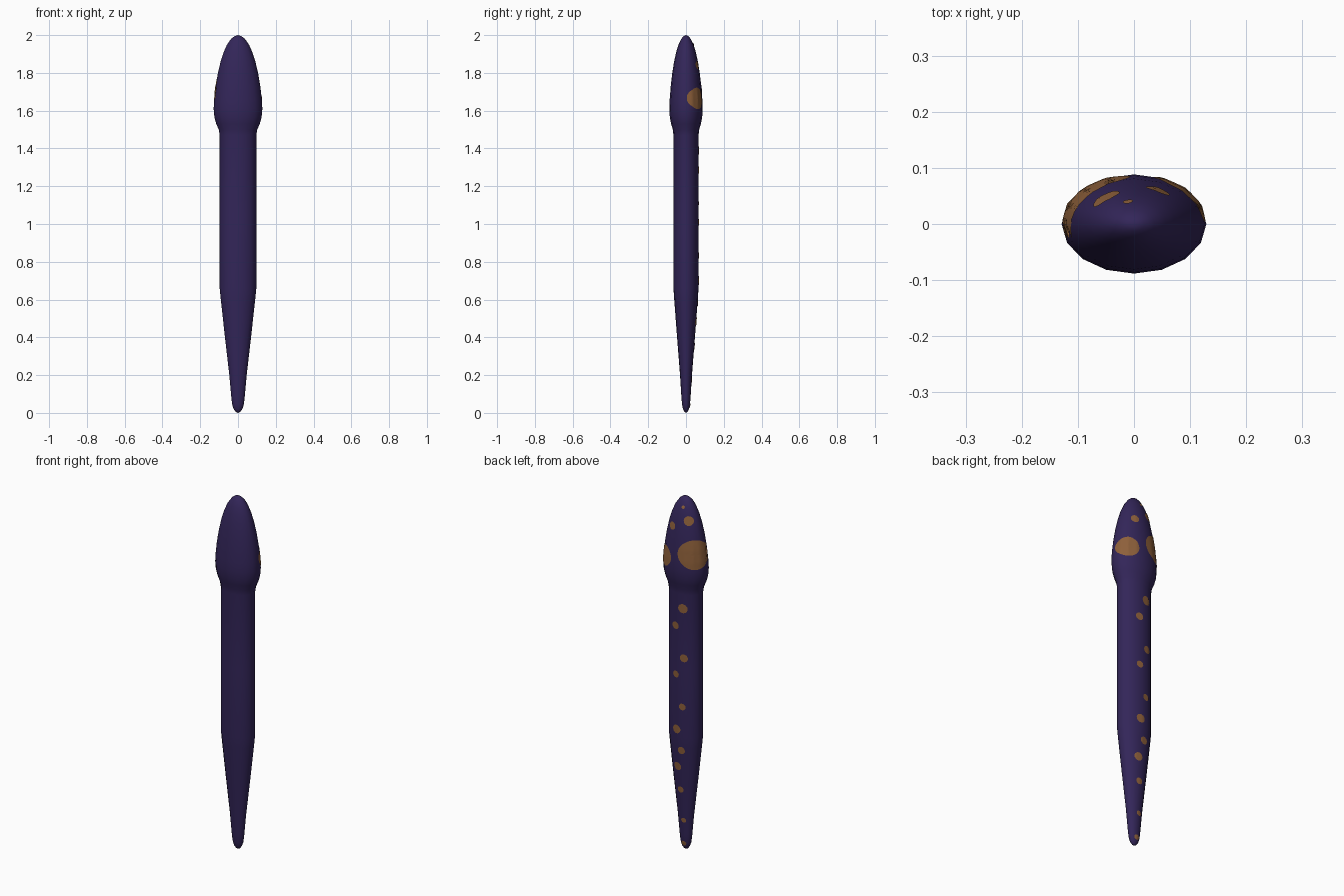
import bpy, bmesh, math
from mathutils import Vector
from mathutils.bvhtree import BVHTree

if "Cube" in bpy.data.objects:
    bpy.data.objects.remove(bpy.data.objects["Cube"])

SIDES = 16
DEPTH = 0.685  # depth of the oval section relative to its width

# (height, half width) along the shaft and the head
PROFILE = [(0.006, 0.012), (0.02, 0.023), (0.045, 0.031), (0.09, 0.036),
           (0.20, 0.046), (0.40, 0.069), (0.60, 0.091), (0.66, 0.097),
           (1.05, 0.097), (1.47, 0.097), (1.50, 0.102), (1.53, 0.115),
           (1.565, 0.125), (1.61, 0.129), (1.66, 0.126), (1.73, 0.118),
           (1.80, 0.106), (1.86, 0.092), (1.91, 0.076), (1.95, 0.058),
           (1.98, 0.037), (1.994, 0.019)]

# spots on the back: (side seen from, sideways offset, height, radius)
SPOTS = [(-1, 0.053, 1.705, 0.081), (1, -0.046, 1.665, 0.057),
         (-1, 0.02, 1.885, 0.026), (-1, -0.01, 1.95, 0.009),
         (1, -0.008, 1.84, 0.022),
         (-1, -0.01, 1.39, 0.026), (1, 0.016, 1.285, 0.021),
         (-1, -0.005, 1.11, 0.022), (1, 0.018, 1.01, 0.019),
         (-1, -0.013, 0.833, 0.019), (1, 0.022, 0.70, 0.024),
         (-1, -0.018, 0.583, 0.021), (1, 0.013, 0.485, 0.023),
         (-1, -0.024, 0.352, 0.018), (1, 0.02, 0.175, 0.014),
         (1, 0.01, 0.04, 0.014)]


def material(name, rgb):
    m = bpy.data.materials.new(name)
    m.diffuse_color = (*rgb, 1)
    m.use_nodes = True
    m.node_tree.nodes["Principled BSDF"].inputs["Base Color"].default_value = m.diffuse_color
    return m


def finish(bm, name, mat):
    mesh = bpy.data.meshes.new(name)
    for f in bm.faces:
        f.smooth = True
    bm.to_mesh(mesh)
    mesh.materials.append(mat)
    obj = bpy.data.objects.new(name, mesh)
    bpy.context.collection.objects.link(obj)
    return obj


purple = material("dark_purple", (0.033, 0.019, 0.100))
brown = material("ochre_brown", (0.27, 0.117, 0.043))

# body: oval rings joined into one tapered skin with closed tips
bm = bmesh.new()
rings = []
for z, w in PROFILE:
    rings.append([bm.verts.new((w * math.cos(2 * math.pi * i / SIDES),
                                w * DEPTH * math.sin(2 * math.pi * i / SIDES), z))
                  for i in range(SIDES)])
bottom, top = bm.verts.new((0, 0, 0)), bm.verts.new((0, 0, 2))
for i in range(SIDES):
    j = (i + 1) % SIDES
    for a, b in zip(rings, rings[1:]):
        bm.faces.new((a[i], a[j], b[j], b[i]))
    bm.faces.new((bottom, rings[0][j], rings[0][i]))
    bm.faces.new((top, rings[-1][i], rings[-1][j]))
bm.normal_update()
surface = BVHTree.FromBMesh(bm)
finish(bm, "body", purple)
bm.free()

# spots: thin round patches that follow the body
bm = bmesh.new()
for side, offset, z, radius in SPOTS:
    toward = Vector((side * 0.5, math.sqrt(0.75), 0))
    right = Vector((-math.sqrt(0.75), side * 0.5, 0))
    hit, normal, _, _ = surface.ray_cast(toward + right * offset + Vector((0, 0, z)), -toward)
    across = Vector((0, 0, 1)).cross(normal).normalized()
    along = normal.cross(across)

    def settle(p):
        loc, n, _, _ = surface.ray_cast(p + normal * 0.2, -normal)
        if loc is None:
            loc, n, _, _ = surface.find_nearest(p)
        return bm.verts.new(loc + n * 0.0025)

    steps = 8 if radius > 0.04 else 3
    segs = 32 if radius > 0.04 else 14
    centre, last = settle(hit), None
    for s in range(1, steps + 1):
        r = radius * s / steps
        ring = [settle(hit + across * r * math.cos(2 * math.pi * k / segs)
                       + along * r * math.sin(2 * math.pi * k / segs)) for k in range(segs)]
        for k in range(segs):
            m = (k + 1) % segs
            if last:
                bm.faces.new((last[k], ring[k], ring[m], last[m]))
            else:
                bm.faces.new((centre, ring[k], ring[m]))
        last = ring
finish(bm, "back_spots", brown)
bm.free()
